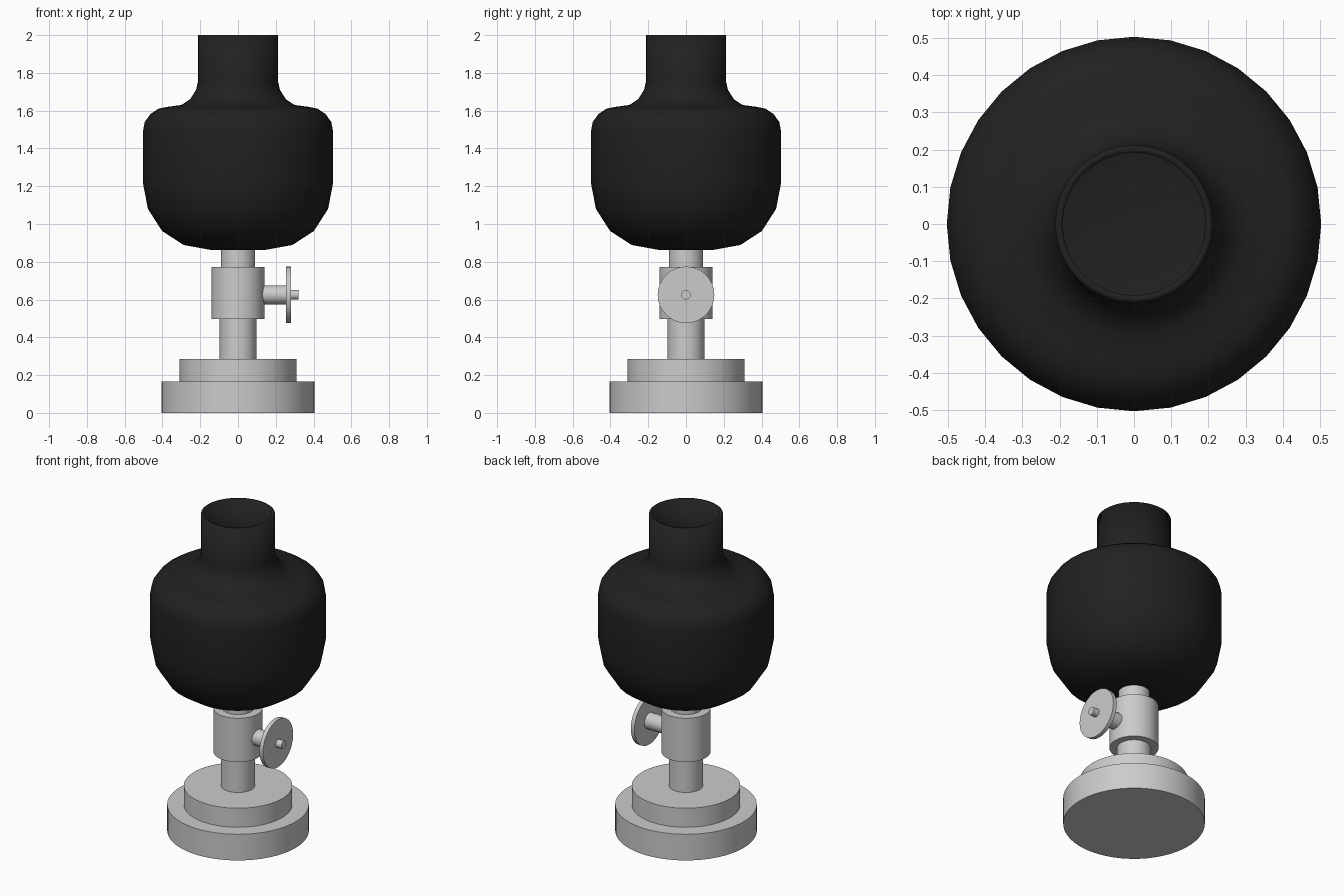
import bpy, bmesh, math
from mathutils import Matrix

if "Cube" in bpy.data.objects:
    bpy.data.objects.remove(bpy.data.objects["Cube"])


def lathe(name, profile, sides=32, angle=35):
    """Spin (radius, height) points around z; radius 0 makes a pole."""
    bm = bmesh.new()
    verts = [bm.verts.new((r, 0, z)) for r, z in profile]
    edges = [bm.edges.new(p) for p in zip(verts, verts[1:])]
    bmesh.ops.spin(bm, geom=verts + edges, cent=(0, 0, 0), axis=(0, 0, 1),
                   angle=math.tau, steps=sides)
    bmesh.ops.remove_doubles(bm, verts=bm.verts, dist=1e-4)
    bmesh.ops.recalc_face_normals(bm, faces=bm.faces)
    mesh = bpy.data.meshes.new(name)
    bm.to_mesh(mesh)
    bm.free()
    obj = bpy.data.objects.new(name, mesh)
    bpy.context.collection.objects.link(obj)
    bpy.ops.object.select_all(action='DESELECT')
    obj.select_set(True)
    bpy.context.view_layer.objects.active = obj
    bpy.ops.object.shade_smooth_by_angle(angle=math.radians(angle))
    return obj


def disc_part(name, r, a, b, sides=32):
    return lathe(name, [(0, a), (r, a), (r, b), (0, b)], sides)


# Stepped foot, stem and burner body
for name, r, a, b in [
    ("foot", 0.405, 0.0, 0.165),
    ("foot_step", 0.31, 0.165, 0.285),
    ("stem", 0.097, 0.285, 0.497),
    ("burner_body", 0.14, 0.497, 0.773),
    ("shade_neck", 0.09, 0.773, 0.875),
]:
    disc_part(name, r, a, b, 64)

# Wick wheel pointing along +x
to_side = Matrix.Translation((0, 0, 0.625)) @ Matrix.Rotation(math.pi / 2, 4, 'Y')
for name, r, a, b in [
    ("wheel_axle", 0.05, 0.12, 0.255),
    ("wick_wheel", 0.15, 0.255, 0.28),
    ("axle_tip", 0.025, 0.28, 0.32),
]:
    disc_part(name, r, a, b).data.transform(to_side)

# Dark hollow shade with an open chimney
shade = lathe("shade", [
    (0, 0.862), (0.14, 0.862), (0.288, 0.889), (0.402, 0.963), (0.477, 1.08),
    (0.503, 1.215), (0.503, 1.49), (0.494, 1.54), (0.463, 1.583),
    (0.422, 1.61), (0.376, 1.62), (0.30, 1.63), (0.254, 1.66),
    (0.222, 1.71), (0.212, 1.755), (0.212, 2.0)], 32, 50)
wall = shade.modifiers.new("wall", 'SOLIDIFY')
wall.thickness = 0.02
wall.offset = -1
dark = bpy.data.materials.new("dark_glass")
dark.diffuse_color = (0.015, 0.015, 0.015, 1)
dark.use_nodes = True
dark.node_tree.nodes["Principled BSDF"].inputs["Base Color"].default_value = dark.diffuse_color
shade.data.materials.append(dark)
